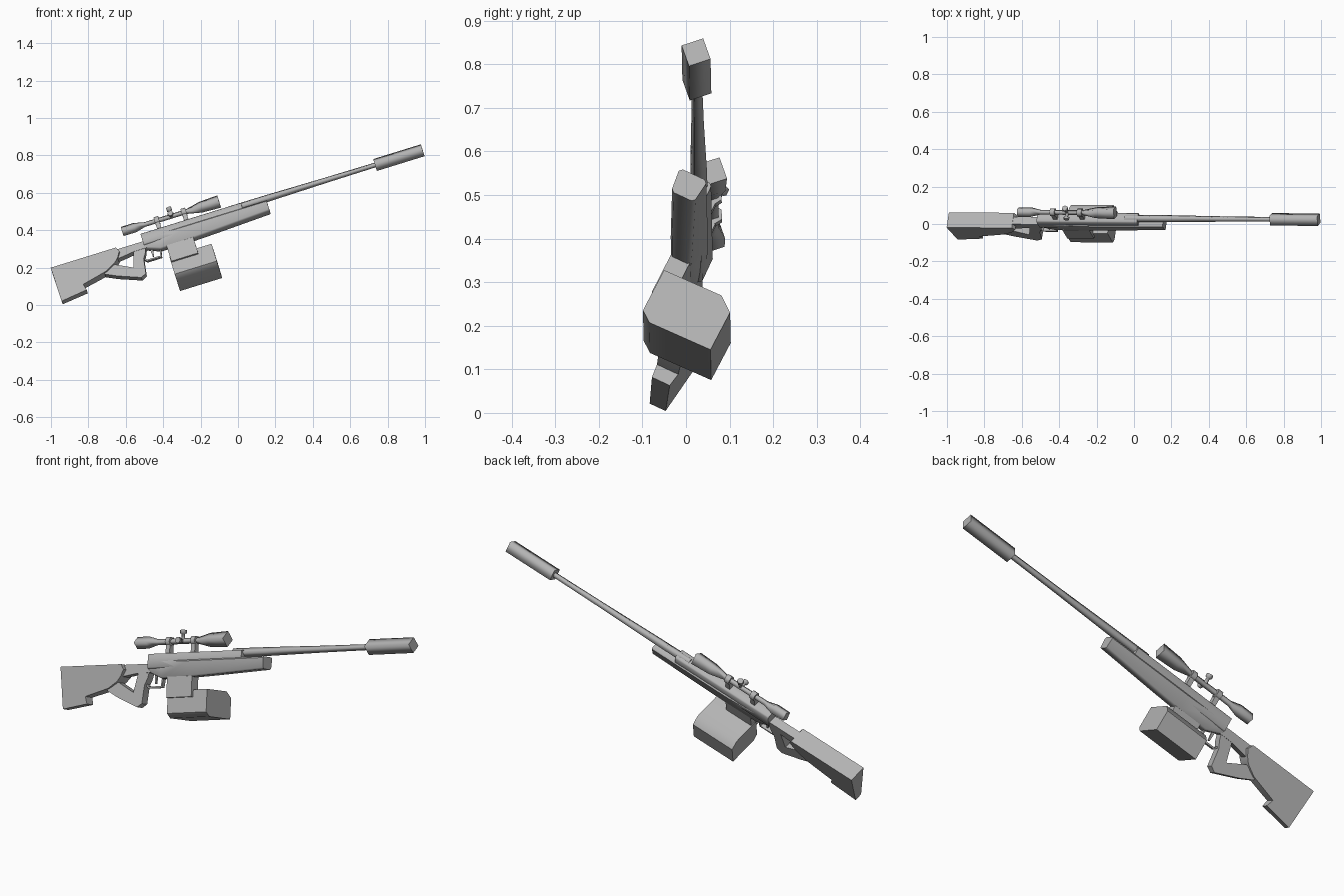
import bpy, bmesh, math
from mathutils import Matrix, Vector

if "Cube" in bpy.data.objects:
    bpy.data.objects.remove(bpy.data.objects["Cube"])

# Parts are modelled level (x along barrel, z up), then posed by this matrix
POSE = (Matrix.Translation((0, 0.03, 0.522))
        @ Matrix.Rotation(math.radians(-0.4), 4, 'Z')
        @ Matrix.Rotation(math.radians(-17.2), 4, 'Y')
        @ Matrix.Rotation(math.radians(-26), 4, 'X'))

grey = bpy.data.materials.new("gunmetal_grey")
grey.diffuse_color = (0.45, 0.45, 0.45, 1)
grey.use_nodes = True
grey.node_tree.nodes["Principled BSDF"].inputs["Base Color"].default_value = grey.diffuse_color


def finish(name, bm, angle=None):
    """Pose the mesh; shade smooth by angle, or keep the shading already set."""
    bmesh.ops.recalc_face_normals(bm, faces=bm.faces)
    bm.transform(POSE)
    me = bpy.data.meshes.new(name)
    bm.to_mesh(me)
    bm.free()
    me.materials.append(grey)
    ob = bpy.data.objects.new(name, me)
    bpy.context.collection.objects.link(ob)
    if angle:
        bpy.ops.object.select_all(action='DESELECT')
        ob.select_set(True)
        bpy.context.view_layer.objects.active = ob
        bpy.ops.object.shade_smooth_by_angle(angle=math.radians(angle))
    return ob


def bridge(bm, rings, smooth=False):
    """Skin a row of equal rings and cap both ends."""
    n = len(rings[0])
    vs = [[bm.verts.new(p) for p in r] for r in rings]
    for a, b in zip(vs, vs[1:]):
        for i in range(n):
            j = (i + 1) % n
            bm.faces.new((a[i], a[j], b[j], b[i])).smooth = smooth
    bm.faces.new(vs[0])
    bm.faces.new(vs[-1])


def tube(name, stations, base=(0, 0, 0), axis='X', sides=4):
    """Turned part: stations are (distance along axis, radius)."""
    turn = {'X': Matrix.Identity(3),
            'Z': Matrix.Rotation(math.radians(-90), 3, 'Y'),
            'Y': Matrix.Rotation(math.radians(-90), 3, 'Z')}[axis]
    rings = []
    for d, r in stations:
        ring = []
        for i in range(sides):
            t = 2 * math.pi * i / sides
            ring.append(turn @ Vector((d, r * math.cos(t), r * math.sin(t))) + Vector(base))
        rings.append(ring)
    bm = bmesh.new()
    bridge(bm, rings, True)
    return finish(name, bm)


def loft(name, sections, chamfer=0.0):
    """Body from sections (x, top, bottom, half top width, half bottom width)."""
    rings = []
    for x, t, b, wt, wb in sections:
        k = chamfer
        half = [(wt - k, t), (wt, t - k), (wb, b + k), (wb - k, b)]
        ring = half + [(-y, z) for y, z in reversed(half)]
        rings.append([(x, y, z) for y, z in ring])
    bm = bmesh.new()
    bridge(bm, rings)
    return finish(name, bm, 50)


def slab(name, profile, width):
    """Side profile of (x, z) points, with half width given by height."""
    bm = bmesh.new()
    bridge(bm, [[(x, s * width(z), z) for x, z in profile] for s in (-1, 1)])
    return finish(name, bm, 50)


# Barrel and suppressor
tube("barrel", [(-0.05, 0.022), (0.16, 0.021), (0.5, 0.016), (0.78, 0.014)])
tube("suppressor", [(0.767, 0.037), (1.034, 0.037)])

# Receiver and fore-end
loft("upper_receiver", [(-0.54, 0.010, -0.06, 0.029, 0.031),
                        (0.022, 0.010, -0.06, 0.029, 0.031)], 0.006)
loft("fore_end", [(-0.54, -0.02, -0.075, 0.026, 0.022),
                  (-0.46, -0.02, -0.108, 0.030, 0.024),
                  (-0.30, -0.025, -0.106, 0.036, 0.026),
                  (-0.16, -0.025, -0.100, 0.036, 0.028),
                  (0.157, -0.025, -0.084, 0.035, 0.030)], 0.007)

# Stock, with a thumbhole left between the strut and the grip
slab("stock",
     [(-1.052, -0.035), (-0.688, -0.035), (-0.675, -0.06), (-0.693, -0.09),
      (-0.717, -0.115), (-0.772, -0.145), (-0.911, -0.178), (-0.902, -0.213),
      (-1.048, -0.232)],
     lambda z: 0.045 + (z + 0.035) * 0.125)
slab("stock_strut",
     [(-0.70, -0.036), (-0.53, -0.036), (-0.53, -0.078), (-0.60, -0.078),
      (-0.70, -0.092)],
     lambda z: 0.022)
slab("grip",
     [(-0.785, -0.125), (-0.717, -0.118), (-0.628, -0.168), (-0.600, -0.07),
      (-0.535, -0.07), (-0.545, -0.105), (-0.562, -0.135), (-0.574, -0.222),
      (-0.603, -0.238), (-0.722, -0.188), (-0.785, -0.155)],
     lambda z: 0.020)

# Trigger and its guard
slab("trigger_guard",
     [(-0.560, -0.137), (-0.548, -0.150), (-0.466, -0.150), (-0.456, -0.09),
      (-0.464, -0.09), (-0.472, -0.142), (-0.545, -0.142), (-0.555, -0.13)],
     lambda z: 0.010)
slab("trigger", [(-0.515, -0.08), (-0.500, -0.08), (-0.505, -0.13), (-0.512, -0.13)],
     lambda z: 0.005)

# Magazine neck and the large ammunition box offset to the far side
slab("magazine_neck", [(-0.425, -0.07), (-0.275, -0.07), (-0.275, -0.20), (-0.425, -0.20)],
     lambda z: 0.024)
box_section = [(-0.010, -0.165), (0.135, -0.162), (0.171, -0.190),
               (0.170, -0.290), (0.015, -0.293), (-0.011, -0.273)]
bm = bmesh.new()
bridge(bm, [[(x, y, z) for y, z in box_section] for x in (-0.428, -0.192)])
finish("ammunition_box", bm, 50)

# Scope body
SCOPE_Z = 0.067
tube("scope", [(-0.630, 0.028), (-0.560, 0.029), (-0.505, 0.014), (-0.270, 0.014),
               (-0.190, 0.033), (-0.087, 0.038)], (0, 0, SCOPE_Z))

# Scope mounts: a ring and a foot each
for label, x in (("rear", -0.435), ("front", -0.284)):
    tube(label + "_scope_ring", [(x - 0.013, 0.023), (x + 0.013, 0.023)],
         (0, 0, SCOPE_Z), sides=6)
    slab(label + "_scope_foot", [(x - 0.012, 0.0), (x + 0.012, 0.0),
                                 (x + 0.012, 0.055), (x - 0.012, 0.055)],
         lambda z: 0.014)

# Adjustment turrets: stem with a wider cap, on top and on the near side
turret = [(0.0, 0.010), (0.034, 0.008), (0.036, 0.016), (0.052, 0.016)]
tube("top_turret", turret, (-0.355, 0, SCOPE_Z), 'Z', 6)
tube("side_turret", [(d * 0.8, r) for d, r in turret], (-0.355, 0, SCOPE_Z), 'Y', 6)
